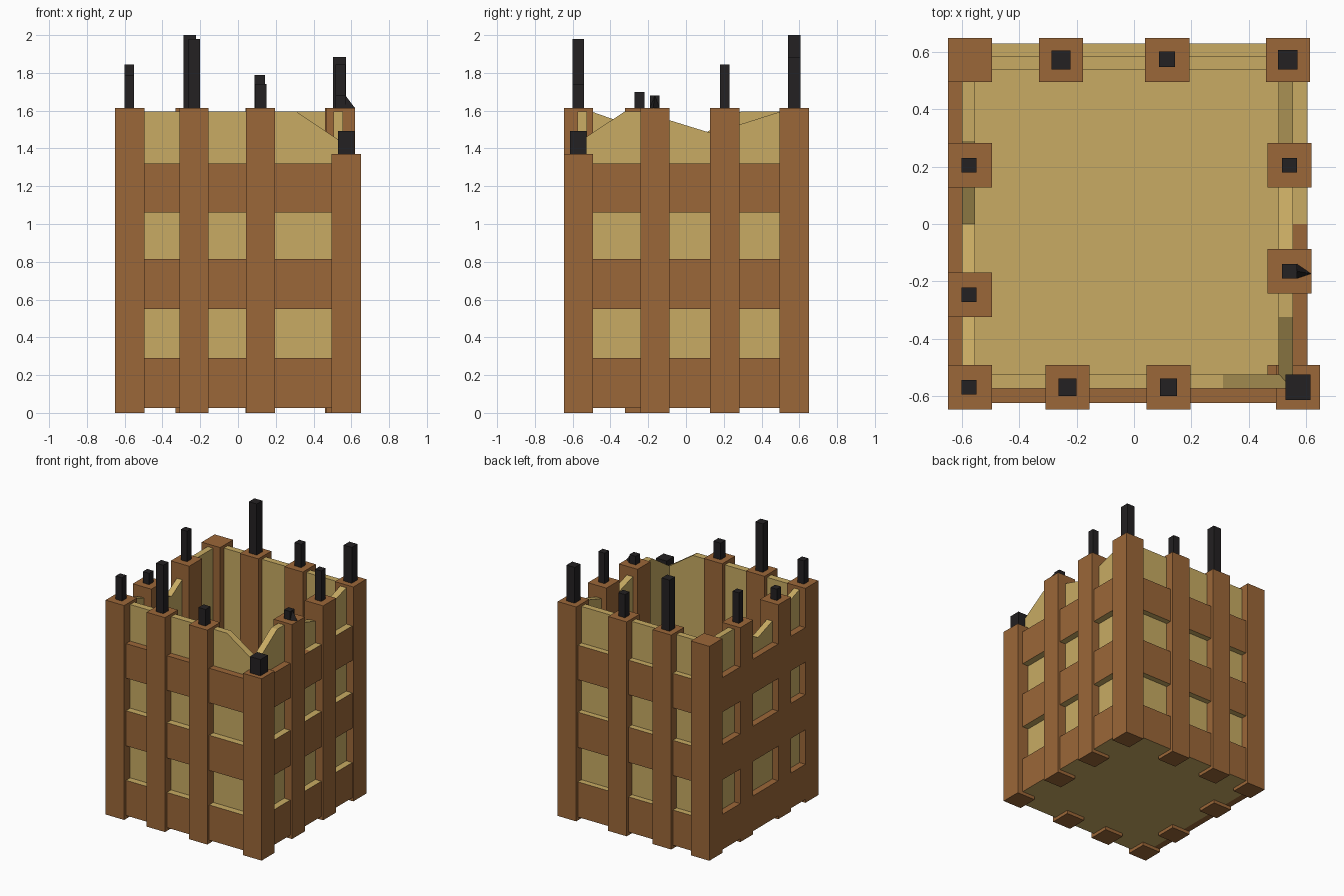
import bpy, bmesh

if "Cube" in bpy.data.objects:
    bpy.data.objects.remove(bpy.data.objects["Cube"])


def mat(name, rgb):
    m = bpy.data.materials.new(name)
    m.diffuse_color = (*rgb, 1)
    m.use_nodes = True
    m.node_tree.nodes["Principled BSDF"].inputs["Base Color"].default_value = m.diffuse_color
    return m


WOOD = mat("wood", (0.33, 0.136, 0.04))
TAN = mat("plaster", (0.58, 0.41, 0.125))
IRON = mat("iron", (0.017, 0.015, 0.016))


def finish(name, bm, mats):
    bmesh.ops.recalc_face_normals(bm, faces=bm.faces[:])
    me = bpy.data.meshes.new(name)
    bm.to_mesh(me)
    bm.free()
    for m in mats:
        me.materials.append(m)
    ob = bpy.data.objects.new(name, me)
    bpy.context.collection.objects.link(ob)
    return ob


def box(name, x0, x1, y0, y1, z0, z1, m, top=None, bottom=None):
    """Box by its limits, with optional other materials on top and bottom."""
    bm = bmesh.new()
    bmesh.ops.create_cube(bm, size=1)
    for v in bm.verts:
        v.co = (x1 if v.co.x > 0 else x0, y1 if v.co.y > 0 else y0,
                z1 if v.co.z > 0 else z0)
    bm.normal_update()
    for f in bm.faces:
        if f.normal.z > 0.5:
            f.material_index = 1
        elif f.normal.z < -0.5:
            f.material_index = 2
    return finish(name, bm, [m, top or m, bottom or m])


def wall(name, profile, axis, a, b):
    """Extrude an upright profile (along, z) from a to b across the wall."""
    bm = bmesh.new()
    pts = [(u, a, z) if axis == "x" else (a, u, z) for u, z in profile]
    face = bm.faces.new([bm.verts.new(p) for p in pts])
    ext = bmesh.ops.extrude_face_region(bm, geom=[face])["geom"]
    d = (0, b - a, 0) if axis == "x" else (b - a, 0, 0)
    bmesh.ops.translate(bm, vec=d, verts=[v for v in ext if isinstance(v, bmesh.types.BMVert)])
    return finish(name, bm, [TAN])


# Floor
box("floor", -0.60, 0.56, -0.58, 0.59, 0.025, 0.06, TAN)

# Walls with broken top edges
B, T = 0.025, 1.595
wall("front_wall", [(-0.60, B), (0.555, B), (0.555, 1.43), (0.31, T), (-0.60, T)],
     "x", -0.575, -0.525)
wall("back_wall", [(-0.60, B), (0.555, B), (0.555, T), (-0.60, T)], "x", 0.54, 0.587)
wall("left_wall", [(-0.55, B), (0.56, B), (0.56, T), (0.29, T), (0.0, 1.42), (-0.50, T), (-0.55, T)],
     "y", -0.60, -0.555)
wall("right_wall", [(-0.575, B), (0.56, B), (0.56, T), (0.50, T), (0.137, 1.48),
                    (-0.235, T), (-0.325, T), (-0.575, 1.43)], "y", 0.505, 0.555)

# Three rings of horizontal planks
for i, (z0, z1) in enumerate([(0.025, 0.29), (0.55, 0.815), (1.06, 1.32)]):
    top = WOOD if i == 2 else TAN
    box("front_plank", -0.60, 0.60, -0.625, -0.575, z0, z1, WOOD, top, TAN)
    box("back_plank", -0.60, 0.60, 0.587, 0.63, z0, z1, WOOD, TAN, TAN)
    box("left_plank", -0.65, -0.60, -0.60, 0.60, z0, z1, WOOD)
    box("right_plank_front", 0.555, 0.605, -0.60, 0.0, z0, z1, WOOD, top, TAN)
    box("right_plank_back", 0.555, 0.605, 0.0, 0.60, z0, z1, WOOD, TAN, TAN)

# Posts: x, y, top, then spike x, y, width, top (None where there is no spike)
H = 0.077
posts = [
    (-0.573, 0.573, 1.615, None),
    (-0.255, 0.573, 1.615, (-0.255, 0.573, 0.066, 2.0)),
    (0.116, 0.573, 1.615, (0.115, 0.575, 0.055, 1.79)),
    (0.537, 0.573, 1.615, (0.537, 0.573, 0.068, 1.885)),
    (-0.573, 0.205, 1.615, (-0.576, 0.205, 0.052, 1.845)),
    (-0.573, -0.247, 1.615, (-0.576, -0.247, 0.052, 1.70)),
    (0.543, 0.205, 1.615, (0.543, 0.205, 0.052, 1.845)),
    (0.543, -0.165, 1.615, (0.543, -0.165, 0.052, 1.68)),
    (-0.573, -0.57, 1.615, (-0.576, -0.57, 0.052, 1.79)),
    (-0.232, -0.57, 1.615, (-0.232, -0.57, 0.062, 1.98)),
    (0.12, -0.57, 1.615, (0.12, -0.57, 0.06, 1.74)),
    (0.573, -0.57, 1.37, (0.573, -0.57, 0.088, 1.493)),
]
for x, y, top, spike in posts:
    box("post", x - H, x + H, y - H, y + H, 0, top, WOOD)
    if spike:
        sx, sy, w, st = spike
        h = w / 2
        box("spike", sx - h, sx + h, sy - h, sy + h, top - 0.02, st, IRON)

# Inner brace behind the broken corner post
box("corner_brace", 0.466, 0.51, -0.53, -0.493, 0.03, 1.32, WOOD)

# Bent tip beside the short right spike
bm = bmesh.new()
bmesh.ops.create_cone(bm, cap_ends=True, segments=3, radius1=0.02, radius2=0, depth=0.02)
corners = [(0.569, -0.139, 1.613), (0.569, -0.191, 1.613), (0.62, -0.174, 1.613), (0.569, -0.165, 1.68)]
bm.clear()
bmesh.ops.convex_hull(bm, input=[bm.verts.new(c) for c in corners])
finish("bent_tip", bm, [IRON])
